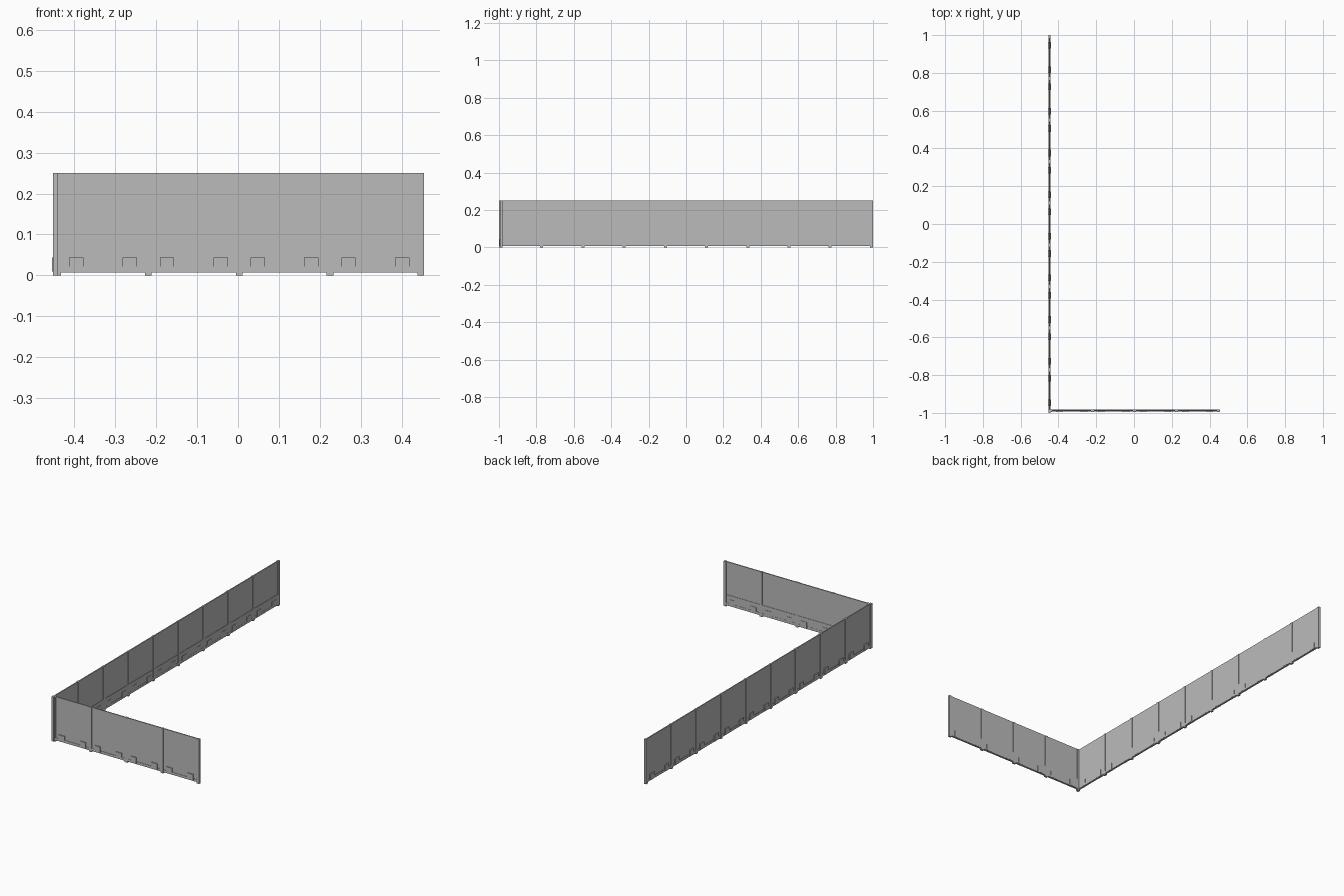
import bpy
import bmesh
from mathutils import Matrix, Vector

cube = bpy.data.objects.get("Cube")
if cube:
    bpy.data.objects.remove(cube, do_unlink=True)

grey = bpy.data.materials.new("concrete grey")
grey.use_nodes = True
grey.diffuse_color = (0.5, 0.5, 0.5, 1)
bsdf = grey.node_tree.nodes["Principled BSDF"]
bsdf.inputs["Base Color"].default_value = (0.5, 0.5, 0.5, 1)
bsdf.inputs["Roughness"].default_value = 0.8

HEIGHT = 0.25
POST_HALF = 0.008


def make_part(name, frame, boxes):
    """One object made of boxes, each given by its ranges along, outward and up."""
    bm = bmesh.new()
    for ranges in boxes:
        centre = Vector([(a + b) / 2 for a, b in ranges])
        size = Vector([b - a for a, b in ranges])
        matrix = frame @ Matrix.Translation(centre) @ Matrix.Diagonal(size.to_4d())
        bmesh.ops.create_cube(bm, size=1, matrix=matrix)
    bmesh.ops.recalc_face_normals(bm, faces=bm.faces)
    mesh = bpy.data.meshes.new(name)
    bm.to_mesh(mesh)
    bm.free()
    mesh.materials.append(grey)
    obj = bpy.data.objects.new(name, mesh)
    bpy.context.collection.objects.link(obj)


def make_wall(name, start, along, outward, bays, pitch):
    """Row of panels between posts, with a footing strip and blocks beside each post."""
    frame = Matrix((along, outward, (0, 0, 1))).transposed().to_4x4()
    frame.translation = start
    length = bays * pitch
    posts = [i * pitch for i in range(bays + 1)]
    bay_spans = [(p + POST_HALF, p + pitch - POST_HALF) for p in posts[:-1]]

    # Upright posts
    make_part(name + "_posts", frame,
              [((p - POST_HALF, p + POST_HALF), (-0.006, 0.006), (0, HEIGHT))
               for p in posts])
    # Tall thin panels
    make_part(name + "_panels", frame,
              [(s, (-0.003, 0.003), (0.007, HEIGHT)) for s in bay_spans])
    # Skirting band on the inner face
    make_part(name + "_skirting", frame,
              [(s, (-0.005, 0), (0.007, 0.066)) for s in bay_spans])
    # Low footing strip
    make_part(name + "_footing", frame,
              [(s, (-0.006, 0.005), (0.007, 0.021)) for s in bay_spans])
    # Pairs of footing blocks either side of each post
    centres = [p + side * 0.0455 for p in posts for side in (-1, 1)]
    make_part(name + "_blocks", frame,
              [((c - 0.0175, c + 0.0175), (-0.007, 0.008), (0.009, 0.044))
               for c in centres if 0 < c < length])


make_wall("front_wall", (-0.441, -0.988, 0), (1, 0, 0), (0, -1, 0), 4, 0.222)
make_wall("side_wall", (-0.447, -0.992, 0), (0, 1, 0), (-1, 0, 0), 9, 0.2204)
